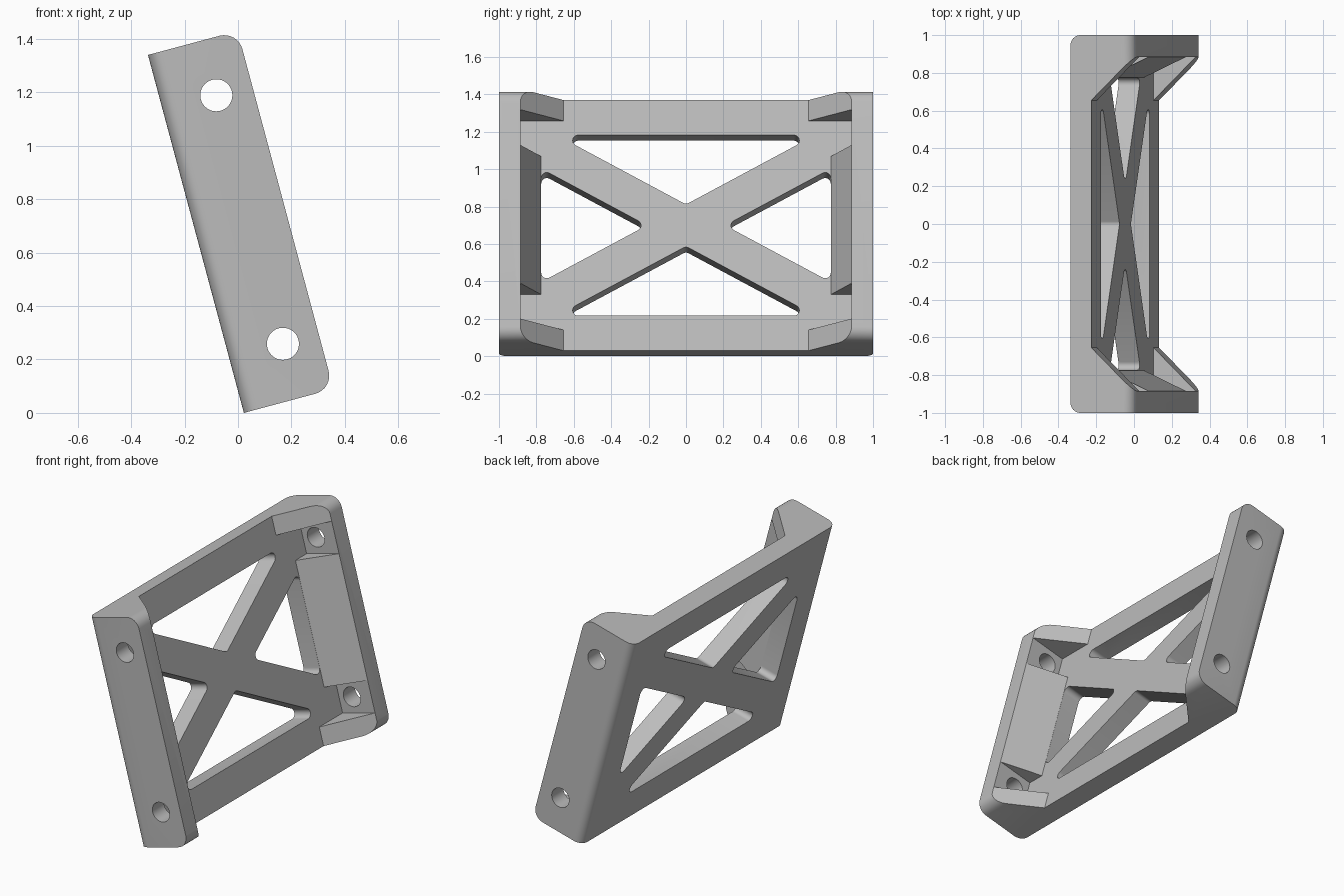
import bpy, bmesh, math
from mathutils import Vector, Matrix

cube = bpy.data.objects.get("Cube")
if cube:
    bpy.data.objects.remove(cube, do_unlink=True)

# Main sizes in the untilted frame: x = depth, y = width, z = length
DEPTH, LENGTH, WALL = 0.347, 1.387, 0.115
MID = LENGTH / 2
INNER = 1 - WALL
TILT = math.radians(15)

grey = bpy.data.materials.new("plain_grey")
grey.use_nodes = True
colour = (0.5, 0.5, 0.5, 1)
grey.diffuse_color = colour
grey.node_tree.nodes["Principled BSDF"].inputs["Base Color"].default_value = colour


def rounded(corners, steps=8):
    """Outline from (a, b, radius) corners, each replaced by an arc."""
    out = []
    for i, (a, b, r) in enumerate(corners):
        p = Vector((a, b))
        if r == 0:
            out.append(p)
            continue
        d1 = (Vector(corners[i - 1][:2]) - p).normalized()
        d2 = (Vector(corners[(i + 1) % len(corners)][:2]) - p).normalized()
        half = d1.angle(d2) / 2
        centre = p + (d1 + d2).normalized() * r / math.sin(half)
        start = p + d1 * r / math.tan(half) - centre
        end = p + d2 * r / math.tan(half) - centre
        sweep = start.angle_signed(end)
        for k in range(steps + 1):
            t = -sweep * k / steps
            out.append(centre + Matrix.Rotation(t, 2) @ start)
    return out


def prism(name, outline, axis, low, high):
    """Extrude an outline along one axis."""
    place = {"x": lambda p, h: (h, p[0], p[1]),
             "y": lambda p, h: (p[0], h, p[1]),
             "z": lambda p, h: (p[0], p[1], h)}[axis]
    bm = bmesh.new()
    rings = [[bm.verts.new(place(p, h)) for p in outline] for h in (low, high)]
    bm.faces.new(rings[0])
    bm.faces.new(rings[1])
    n = len(outline)
    for i in range(n):
        j = (i + 1) % n
        bm.faces.new((rings[0][i], rings[0][j], rings[1][j], rings[1][i]))
    bmesh.ops.recalc_face_normals(bm, faces=bm.faces)
    mesh = bpy.data.meshes.new(name)
    bm.to_mesh(mesh)
    bm.free()
    mesh.materials.append(grey)
    obj = bpy.data.objects.new(name, mesh)
    bpy.context.collection.objects.link(obj)
    return obj


def combine(target, tool, operation="DIFFERENCE"):
    """Apply a boolean and discard the tool."""
    mod = target.modifiers.new("boolean", "BOOLEAN")
    mod.operation, mod.solver, mod.object = operation, "EXACT", tool
    bpy.context.view_layer.objects.active = target
    bpy.ops.object.modifier_apply(modifier=mod.name)
    bpy.data.objects.remove(tool, do_unlink=True)


# Solid block: rounded rear upright edges, then rounded front corners
far = DEPTH + 0.2
frame = prism("bracket_frame", rounded([(0, -1, 0.055), (far, -1, 0), (far, 1, 0), (0, 1, 0.055)]),
              "z", -0.2, LENGTH + 0.2)
side = rounded([(-0.2, 0, 0), (DEPTH, 0, 0.07), (DEPTH, LENGTH, 0.07), (-0.2, LENGTH, 0)])
combine(frame, prism("side_profile", side, "y", -1.2, 1.2), "INTERSECT")


# Channel between the walls, leaving corner gussets and middle wedges
def channel(floor_half, low, high):
    half = [(WALL, floor_half), (DEPTH, INNER), (far, INNER)]
    outline = half + [(a, -b) for a, b in reversed(half)]
    combine(frame, prism("channel", outline, "z", low, high))


channel(0.655, -0.2, LENGTH + 0.2)
channel(0.775, 0.2, LENGTH - 0.2)
for low, high in ((WALL, 0.311), (LENGTH - 0.311, LENGTH - WALL)):
    outline = [(WALL, -INNER), (far, -INNER), (far, INNER), (WALL, INNER)]
    combine(frame, prism("pocket", outline, "z", low, high))

# Triangular windows that leave a cross brace
SLOPE, APEX, R = 0.555, 0.116, 0.03
top, edge = 0.5, 0.774
reach = (top - APEX) / SLOPE
rise = edge * SLOPE - APEX
for s in (-1, 1):
    across = [(0, MID + s * APEX, R), (reach, MID + s * top, R), (-reach, MID + s * top, R)]
    beside = [(s * APEX / SLOPE, MID, R), (s * edge, MID + rise, R), (s * edge, MID - rise, R)]
    for tri in (across, beside):
        combine(frame, prism("window", rounded(tri), "x", -0.1, 0.18))

# Bolt holes through both walls
for z in (0.212, LENGTH - 0.212):
    circle = [(0.208 + 0.06 * math.cos(k * math.tau / 48), z + 0.06 * math.sin(k * math.tau / 48))
              for k in range(48)]
    combine(frame, prism("bolt_hole", circle, "y", -1.2, 1.2))

# Lean the bracket back and shade it
frame.data.transform(Matrix.Translation((0.022, 0, 0)) @ Matrix.Rotation(-TILT, 4, "Y"))
bpy.ops.object.select_all(action="DESELECT")
frame.select_set(True)
bpy.context.view_layer.objects.active = frame
bpy.ops.object.shade_smooth_by_angle(angle=math.radians(25))
